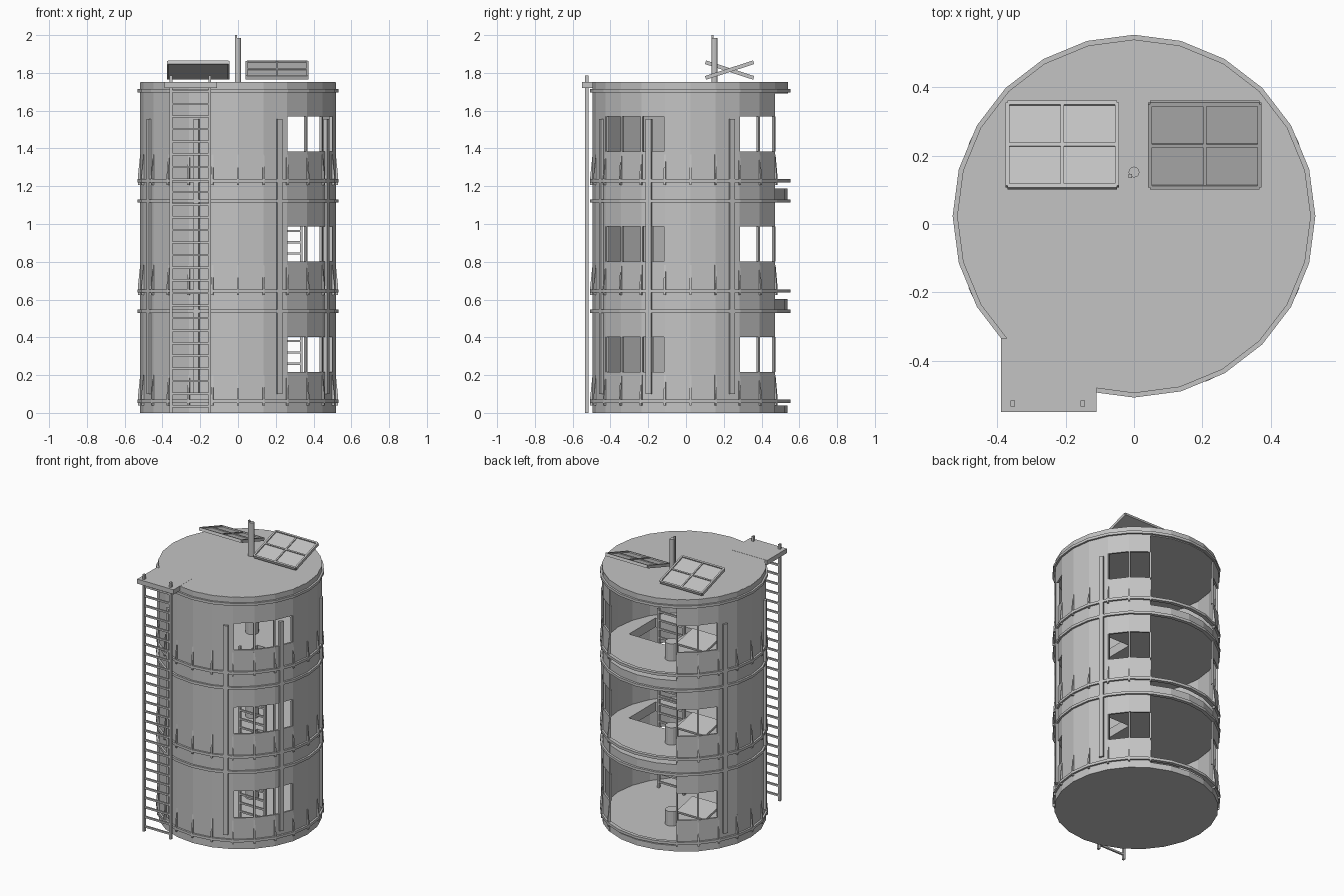
import bpy, bmesh, math
from mathutils import Matrix, Vector

if "Cube" in bpy.data.objects:
    bpy.data.objects.remove(bpy.data.objects["Cube"])

grey = bpy.data.materials.new("plain grey")
grey.use_nodes = True
grey.diffuse_color = (0.55, 0.55, 0.55, 1)
grey.node_tree.nodes["Principled BSDF"].inputs["Base Color"].default_value = (0.55, 0.55, 0.55, 1)

CY = 0.023            # tower axis in y
WALL, INNER, RIM = 0.518, 0.506, 0.531
STEP = 15             # 24-sided tower
STOREY = 1.75 / 3


def finish(name, bm):
    bmesh.ops.recalc_face_normals(bm, faces=bm.faces)
    mesh = bpy.data.meshes.new(name)
    bm.to_mesh(mesh)
    bm.free()
    mesh.materials.append(grey)
    obj = bpy.data.objects.new(name, mesh)
    bpy.context.scene.collection.objects.link(obj)
    return obj


def polar(r, deg, z):
    a = math.radians(deg)
    return Vector((r * math.cos(a), CY + r * math.sin(a), z))


def add_box(bm, x, y, z, mat=Matrix()):
    """Box from three (low, high) ranges."""
    size = Matrix.Diagonal((x[1] - x[0], y[1] - y[0], z[1] - z[0], 1))
    mid = Matrix.Translation((sum(x) / 2, sum(y) / 2, sum(z) / 2))
    bmesh.ops.create_cube(bm, size=1, matrix=mat @ mid @ size)


def radial(deg):
    return Matrix.Translation((0, CY, 0)) @ Matrix.Rotation(math.radians(deg), 4, 'Z')


def add_arc(bm, a0, a1, z, r0=INNER, r1=WALL):
    """Faceted wall strip between two angles; a full turn closes up."""
    full = a1 - a0 == 360
    rows = [[bm.verts.new(polar(r, a, h)) for r, h in
             ((r0, z[0]), (r1, z[0]), (r1, z[1]), (r0, z[1]))]
            for a in range(a0, a1 + (0 if full else 1), STEP)]
    pairs = list(zip(rows, rows[1:])) + ([(rows[-1], rows[0])] if full else [])
    for p, q in pairs:
        for i in range(4):
            j = (i + 1) % 4
            bm.faces.new((p[i], p[j], q[j], q[i]))
    if not full:
        bm.faces.new(rows[0])
        bm.faces.new(rows[-1])


def add_disc(bm, r, z, x=0, y=CY, sides=24):
    bmesh.ops.create_cone(bm, cap_ends=True, segments=sides, radius1=r, radius2=r,
                          depth=z[1] - z[0], matrix=Matrix.Translation((x, y, sum(z) / 2)))


def ladder(name, x, y, z, first, gap, rail=0.012):
    bm = bmesh.new()
    for cx in x:
        add_box(bm, (cx - rail / 2, cx + rail / 2), (y - 0.009, y + 0.009), z)
    h = first
    while h < z[1] - 0.02:
        add_box(bm, x, (y - 0.006, y + 0.006), (h - 0.006, h + 0.006))
        h += gap
    return finish(name, bm)


# Walls of each storey: solid stretches, then sills and headers at the windows
windows = ((-60, -15), (30, 60), (120, 150))
for k in range(3):
    base = k * STOREY
    sill, head, top = base + 0.217, base + 0.403, base + STOREY
    bm = bmesh.new()
    for span in ((-15, 30), (150, 300)):
        add_arc(bm, *span, (base, top))
    for span in windows:
        add_arc(bm, *span, (base, sill))
        add_arc(bm, *span, (head, top))
    finish(f"storey_wall_{k + 1}", bm)

    # Window posts
    bm = bmesh.new()
    for a0, a1 in windows:
        for a in range(a0, a1 + 1, STEP):
            add_box(bm, (INNER - 0.004, WALL - 0.002), (-0.006, 0.006), (sill, head), radial(a))
    finish(f"window_posts_{k + 1}", bm)

    # Floor slab, with a ladder hatch on the upper two
    bm = bmesh.new()
    add_disc(bm, WALL - 0.003, (max(0, base - 0.043), base + (0.02 if k else 0.04)))
    floor = finish(f"floor_{k + 1}", bm)
    if k:
        bm = bmesh.new()
        add_box(bm, (0.1, 0.39), (-0.22, 0.07), (base - 0.2, base + 0.2))
        cutter = finish("hatch_cutter", bm)
        cutter.hide_render = True
        cut = floor.modifiers.new("hatch", 'BOOLEAN')
        cut.operation, cut.solver, cut.object = 'DIFFERENCE', 'EXACT', cutter
        bpy.context.view_layer.objects.active = floor
        bpy.ops.object.modifier_apply(modifier=cut.name)
        bpy.data.objects.remove(cutter)
    if k < 2:
        ladder(f"inner_ladder_{k + 1}", (0.14, 0.335), -0.18,
               (base + 0.03, base + STOREY + 0.12), base + 0.08, 0.06)

    # Stool and tilted table
    deck = base + 0.02
    bm = bmesh.new()
    add_disc(bm, 0.042, (deck, deck + 0.12), -0.04, CY + 0.19, 16)
    finish(f"stool_{k + 1}", bm)
    bm = bmesh.new()
    tilt = Matrix.Translation((-0.24, 0.2, deck + 0.17)) @ Matrix.Rotation(math.radians(-12), 4, 'X')
    add_box(bm, (-0.11, 0.11), (-0.09, 0.09), (-0.008, 0.008), tilt)
    add_box(bm, (-0.25, -0.23), (0.19, 0.21), (deck, deck + 0.165))
    finish(f"table_{k + 1}", bm)

    # Rim rings at the foot and head of the storey
    bm = bmesh.new()
    for z in (base + 0.062, top - 0.045):
        add_arc(bm, 0, 360, (z - 0.009, z + 0.009), INNER, RIM)
    finish(f"rim_rings_{k + 1}", bm)

    # Tapered gussets standing on the lower ring
    bm = bmesh.new()
    for a in range(0, 360, STEP):
        if 60 < a < 120:
            continue
        start = radial(a)
        profile = ((WALL - 0.006, base + 0.04), (RIM - 0.001, base + 0.04),
                   (RIM - 0.001, base + 0.085), (WALL, base + 0.2), (WALL - 0.006, base + 0.2))
        sides = [[bm.verts.new(start @ Vector((r, t, z))) for r, z in profile]
                 for t in (-0.005, 0.005)]
        for side in sides:
            bm.faces.new(side)
        for i in range(5):
            j = (i + 1) % 5
            bm.faces.new((sides[0][i], sides[0][j], sides[1][j], sides[1][i]))
    finish(f"gussets_{k + 1}", bm)

# Tall pilasters running past all storeys
bm = bmesh.new()
for a in (-65, -25, 25, 155, 205, 245):
    add_box(bm, (WALL - 0.012, RIM - 0.003), (-0.015, 0.015), (0.1, 1.555), radial(a))
finish("pilasters", bm)

# Roof and ladder landing
bm = bmesh.new()
add_disc(bm, WALL - 0.001, (1.69, 1.751))
finish("roof", bm)
bm = bmesh.new()
add_box(bm, (-0.39, -0.11), (-0.55, -0.335), (1.72, 1.752))
finish("landing", bm)
ladder("outer_ladder", (-0.355, -0.15), -0.525, (0, 1.785), 0.035, 0.0667, 0.014)

# Mast with a thin rod
bm = bmesh.new()
add_disc(bm, 0.016, (1.75, 1.985), 0, 0.152, 12)
add_box(bm, (-0.016, -0.006), (0.134, 0.146), (1.75, 2.0))
finish("mast", bm)

# Two framed roof panels tilted opposite ways
for name, x, lean in (("panel_right", -0.21, -1), ("panel_left", 0.207, 1)):
    bm = bmesh.new()
    mat = Matrix.Translation((x, 0.231, 1.815)) @ Matrix.Rotation(math.radians(18 * lean), 4, 'X')
    w, d = 0.16, 0.128
    add_box(bm, (-w, w), (-d, d), (-0.006, 0.002), mat)
    for s in (-1, 1):
        add_box(bm, (s * w - 0.006, s * w + 0.006), (-d, d), (-0.01, 0.01), mat)
        add_box(bm, (-w, w), (s * d - 0.006, s * d + 0.006), (-0.01, 0.01), mat)
    add_box(bm, (-0.005, 0.005), (-d, d), (-0.006, 0.008), mat)
    add_box(bm, (-w, w), (-0.005, 0.005), (-0.006, 0.008), mat)
    finish(name, bm)
